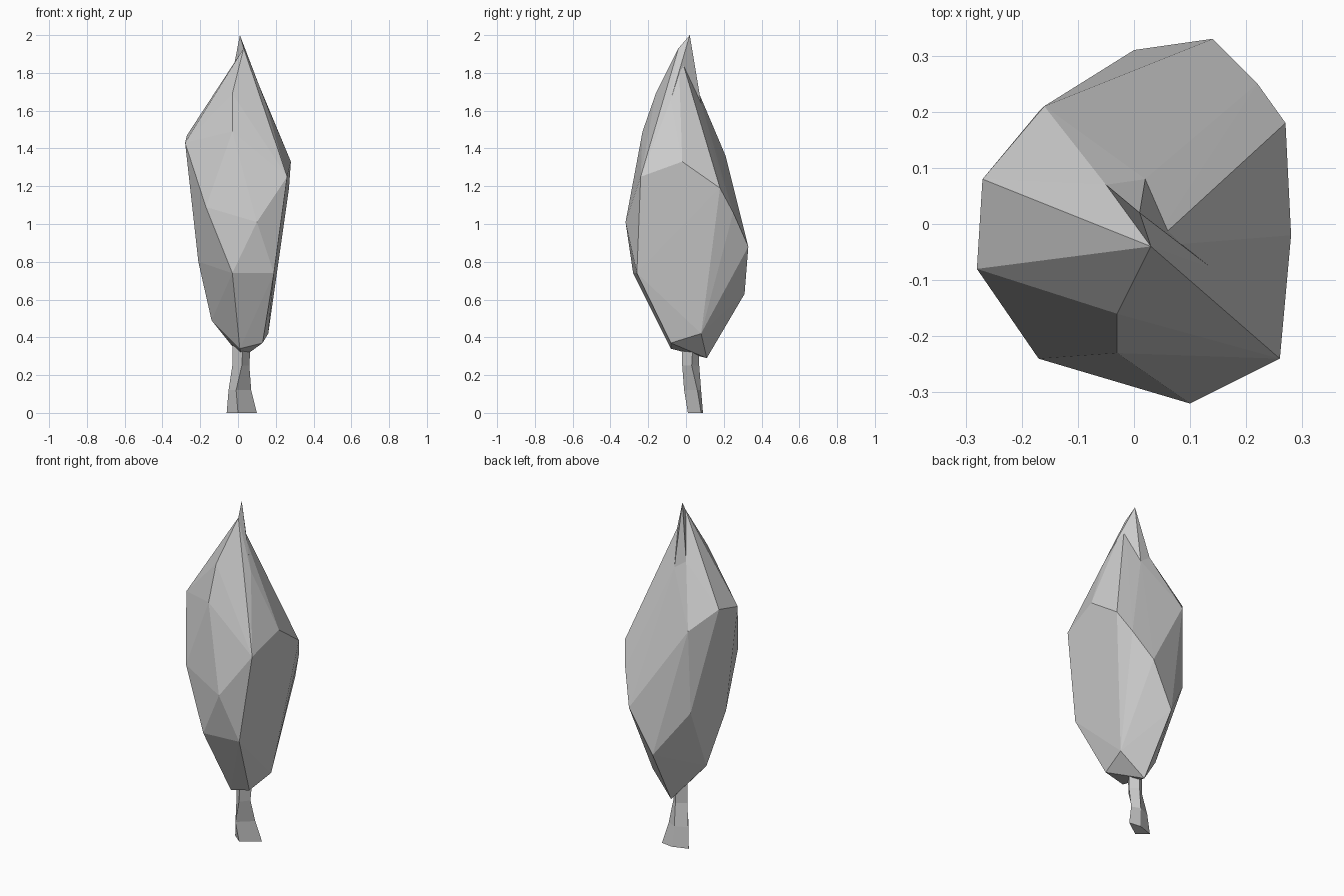
import bpy
import bmesh

default_cube = bpy.data.objects.get("Cube")
if default_cube:
    bpy.data.objects.remove(default_cube, do_unlink=True)


def make_material(name, colour):
    material = bpy.data.materials.new(name)
    material.use_nodes = True
    material.diffuse_color = colour
    shader = material.node_tree.nodes["Principled BSDF"]
    shader.inputs["Base Color"].default_value = colour
    shader.inputs["Roughness"].default_value = 1
    return material


def add_hull(bm, points):
    """Wrap the points in a faceted convex skin."""
    verts = [bm.verts.new(point) for point in points]
    result = bmesh.ops.convex_hull(bm, input=verts)
    unused = [v for v in result["geom_interior"] if isinstance(v, bmesh.types.BMVert)]
    bmesh.ops.delete(bm, geom=unused, context="VERTS")


def add_loft(bm, sections):
    """Join equal-sided sections, each a height and its outline, into a closed post."""
    rings = [[bm.verts.new((x, y, z)) for x, y in outline] for z, outline in sections]
    for lower, upper in zip(rings, rings[1:]):
        count = len(lower)
        for i in range(count):
            j = (i + 1) % count
            bm.faces.new((lower[i], lower[j], upper[j], upper[i]))
    bm.faces.new(list(reversed(rings[0])))
    bm.faces.new(rings[-1])


def finish(bm, name, material):
    bmesh.ops.recalc_face_normals(bm, faces=bm.faces[:])
    mesh = bpy.data.meshes.new(name)
    bm.to_mesh(mesh)
    bm.free()
    mesh.materials.append(material)
    tree_part = bpy.data.objects.new(name, mesh)
    bpy.context.scene.collection.objects.link(tree_part)
    return tree_part


grey = make_material("plain grey", (0.6, 0.6, 0.6, 1))

# Crown: narrow shoulders around the tip, a wide middle and a tapered underside
tip = (.01, .02, 2)
shoulders = [(.03, -.04, 1.93), (.14, -.08, 1.66), (.02, .08, 1.64), (-.05, .07, 1.69)]
upper_ring = [(-.03, -.16, 1.69), (-.03, -.23, 1.49), (-.28, -.08, 1.43),
              (-.27, .08, 1.47), (-.16, .21, 1.36)]
middle_ring = [(.28, -.02, 1.33), (.26, -.24, 1.25), (.1, -.32, 1.01), (-.17, -.24, 1.09),
               (-.17, .2, .88), (.14, .33, .88), (.22, .25, 1.06), (.27, .18, 1.19)]
lower_ring = [(-.03, -.28, .74), (.19, -.26, .74), (-.21, -.07, .8), (0, .31, .63)]
underside = [(-.14, .01, .49), (.02, .11, .29), (.01, -.08, .34),
             (.13, -.08, .37), (.16, .08, .42)]

bm = bmesh.new()
add_hull(bm, shoulders + upper_ring + middle_ring + lower_ring + underside)
add_hull(bm, [tip] + shoulders)
finish(bm, "crown", grey)

# Trunk: slightly bent four-sided post that flares at the foot
bm = bmesh.new()
add_loft(bm, [
    (0, [(-.06, .06), (0, .01), (.1, .08), (.03, .09)]),
    (.12, [(-.05, .05), (-.01, -.01), (.07, .06), (.02, .08)]),
    (.25, [(-.03, .03), (.02, -.02), (.06, .03), (.02, .07)]),
    (.42, [(-.03, .03), (.03, -.02), (.07, .04), (.02, .07)]),
])
finish(bm, "trunk", grey)
